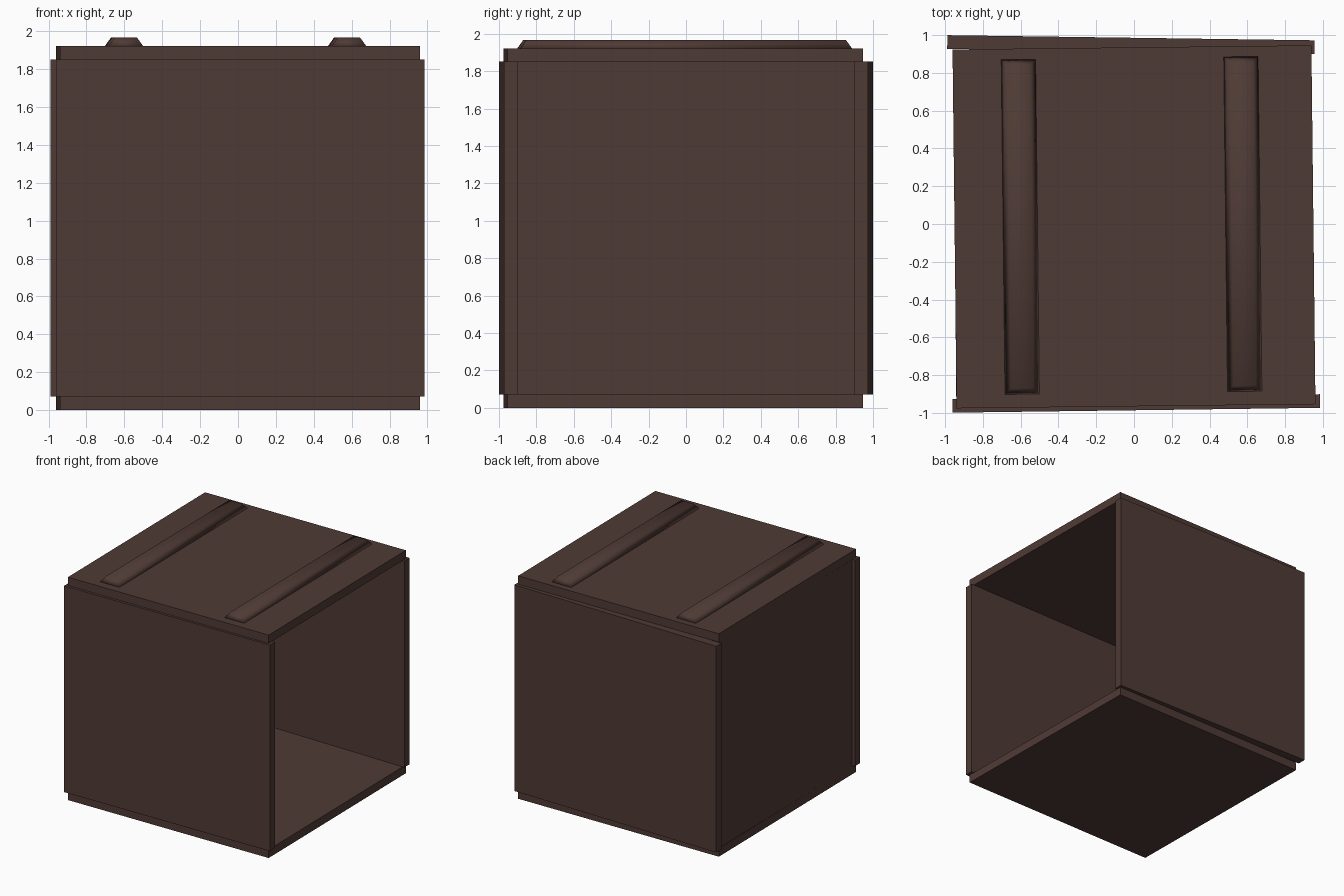
import bpy, bmesh, math

if "Cube" in bpy.data.objects:
    bpy.data.objects.remove(bpy.data.objects["Cube"])

wood = bpy.data.materials.new("dark brown")
wood.diffuse_color = (0.078, 0.043, 0.035, 1)
wood.use_nodes = True
wood.node_tree.nodes["Principled BSDF"].inputs["Base Color"].default_value = wood.diffuse_color


def slab(name, center, size, turn, taper=0.0, smooth=False):
    """Box turned about z; taper pulls the top face in on every side."""
    bm = bmesh.new()
    bmesh.ops.create_cube(bm, size=1)
    for v in bm.verts:
        top = v.co.z > 0
        v.co.x *= size[0] - (2 * taper if top else 0)
        v.co.y *= size[1] - (2 * taper if top else 0)
        v.co.z *= size[2]
    for f in bm.faces:
        f.smooth = smooth
    mesh = bpy.data.meshes.new(name)
    bm.to_mesh(mesh)
    bm.free()
    mesh.materials.append(wood)
    ob = bpy.data.objects.new(name, mesh)
    ob.location = center
    ob.rotation_euler.z = math.radians(turn)
    bpy.context.collection.objects.link(ob)
    return ob


T = 0.072            # board thickness
Z0, Z1 = T, 1.85     # wall bottom and top
ZM, H = (Z0 + Z1) / 2, Z1 - Z0

# floor and lid
slab("floor_board", (0, -0.015, T / 2), (1.90, 1.90, T), 0.65)
slab("lid_board", (0, -0.015, Z1 + T / 2), (1.90, 1.90, T), 0.65)

# walls, each slightly crooked; the right side stays open
slab("front_wall", (0.012, -0.95, ZM), (1.945, T, H), 0.75)
slab("back_wall", (-0.016, 0.95, ZM), (1.945, T, H), -0.8)
slab("left_wall", (-0.913, 0, ZM), (T, 1.83, H), 0.5)

# raised battens on the lid, with sloping sides
for side, x, y in (("left", -0.602, -0.015), ("right", 0.576, 0.0)):
    slab(side + "_batten", (x, y, 1.943), (0.185, 1.775, 0.046), 0.65,
         taper=0.033, smooth=True)
